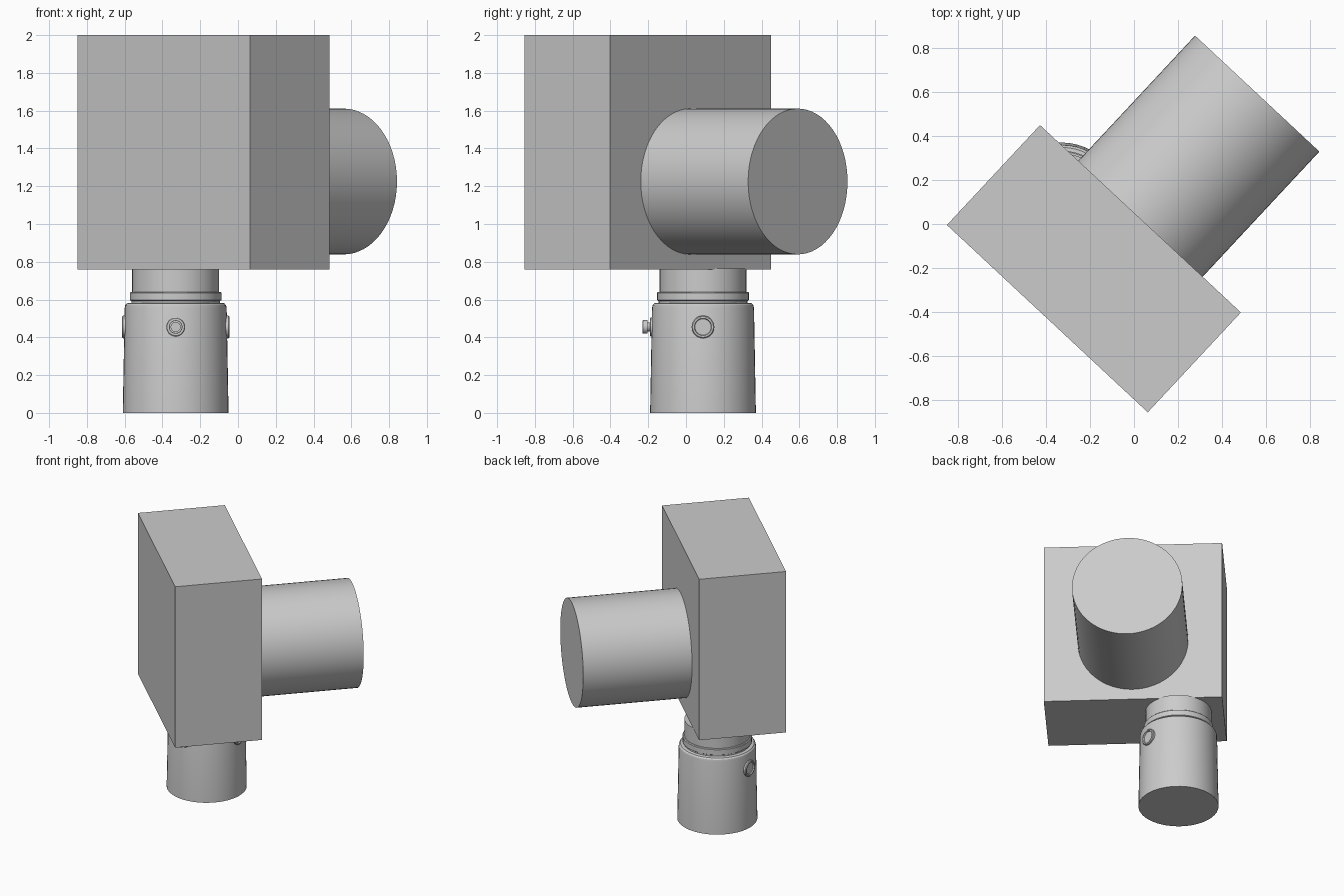
import bpy, bmesh, math
from mathutils import Matrix, Vector

cube = bpy.data.objects.get("Cube")
if cube:
    bpy.data.objects.remove(cube, do_unlink=True)

grey = bpy.data.materials.new("light_grey")
grey.use_nodes = True
colour = (0.6, 0.6, 0.6, 1)
grey.diffuse_color = colour
grey.node_tree.nodes["Principled BSDF"].inputs["Base Color"].default_value = colour


def make_object(name, bm, matrix, smooth=True):
    bmesh.ops.recalc_face_normals(bm, faces=bm.faces)
    mesh = bpy.data.meshes.new(name)
    bm.to_mesh(mesh)
    bm.free()
    mesh.materials.append(grey)
    ob = bpy.data.objects.new(name, mesh)
    bpy.context.collection.objects.link(ob)
    ob.matrix_world = matrix
    if smooth:
        bpy.ops.object.select_all(action='DESELECT')
        ob.select_set(True)
        bpy.context.view_layer.objects.active = ob
        bpy.ops.object.shade_smooth_by_angle(angle=math.radians(30))
    return ob


def lathe(name, profile, matrix, sides=48):
    """Turn a (radius, height) profile around the local z axis and cap both ends."""
    bm = bmesh.new()
    rings = [[bm.verts.new((r * math.cos(math.tau * i / sides),
                            r * math.sin(math.tau * i / sides), z))
              for i in range(sides)] for r, z in profile]
    for a, b in zip(rings, rings[1:]):
        for i in range(sides):
            j = (i + 1) % sides
            bm.faces.new((a[i], a[j], b[j], b[i]))
    bm.faces.new(rings[0])
    bm.faces.new(rings[-1])
    return make_object(name, bm, matrix)


def facing(origin, direction):
    """Place local z along a horizontal direction."""
    return Matrix.Translation(origin) @ Vector(direction).to_track_quat('Z', 'Y').to_matrix().to_4x4()


# Rectangular housing and the round barrel on its back, turned together
TURN = math.radians(-43)
head = Matrix.Translation((-0.182, -0.203, 0)) @ Matrix.Rotation(TURN, 4, 'Z')
DEPTH = 0.62
bm = bmesh.new()
bmesh.ops.create_cube(bm, size=1)
bmesh.ops.scale(bm, verts=bm.verts, vec=(1.247, DEPTH, 1.24))
make_object("housing", bm, head @ Matrix.Translation((0, 0, 1.38)), smooth=False)

lathe("barrel", [(0.386, 0), (0.386, 0.777)],
      head @ facing((0, DEPTH / 2, 1.225), (0, 1, 0)), sides=64)

# Upright mounting post: sleeve, collar and neck
POST = Vector((-0.33, 0.09, 0))
post = Matrix.Translation(POST)
lathe("sleeve", [(0.28, 0), (0.27, 0.555), (0.267, 0.57), (0.258, 0.58), (0.245, 0.583)], post)
lathe("collar", [(0.235, 0.57), (0.235, 0.592), (0.243, 0.597), (0.243, 0.636), (0.238, 0.641)], post)
lathe("neck", [(0.23, 0.57), (0.23, 0.765)], post)

# Round bosses with a recessed centre on either side of the sleeve
BOLT_Z = Vector((0, 0, 0.455))
for name, side in (("left_boss", 1), ("right_boss", -1)):
    lathe(name, [(0.06, 0.2), (0.06, 0.279), (0.055, 0.284), (0.046, 0.284), (0.043, 0.276)],
          facing(POST + BOLT_Z, (side, 0, 0)), sides=32)

# Front boss with the clamping bolt and its hexagonal socket
front = facing(POST + BOLT_Z, (0, -1, 0))
lathe("front_boss", [(0.05, 0.2), (0.05, 0.278), (0.046, 0.281)], front, sides=32)
lathe("front_bolt", [(0.024, 0.25), (0.024, 0.295), (0.036, 0.295), (0.036, 0.318),
                     (0.034, 0.32), (0.024, 0.32), (0.024, 0.305)], front, sides=24)
